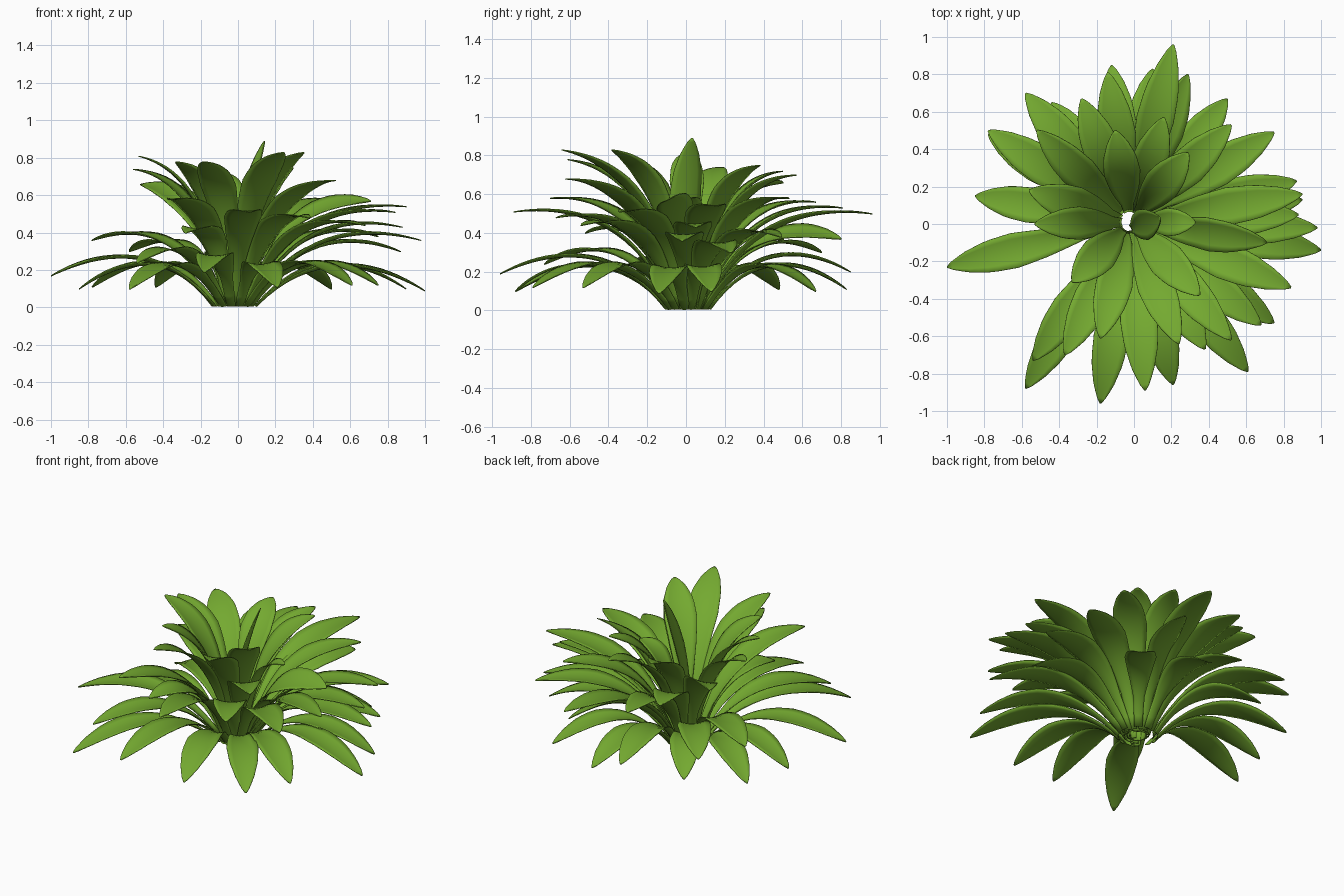
import bpy, bmesh, math
from mathutils import Vector

if "Cube" in bpy.data.objects:
    bpy.data.objects.remove(bpy.data.objects["Cube"])

green = bpy.data.materials.new("leaf green")
green.diffuse_color = (0.175, 0.40, 0.03, 1)
green.use_nodes = True
green.node_tree.nodes["Principled BSDF"].inputs["Base Color"].default_value = green.diffuse_color

CENTRE = Vector((-0.02, 0.01, 0))
ROWS, COLS = 18, 6
# half-width along the blade: (position, fraction of the widest point)
OUTLINE = [(0, .24), (.2, .34), (.45, .78), (.63, 1), (.78, .9), (.9, .58), (.97, .26), (1, .04)]


def width_at(t):
    for (a, wa), (b, wb) in zip(OUTLINE, OUTLINE[1:]):
        if t <= b:
            f = (t - a) / (b - a)
            return wa + (wb - wa) * f
    return OUTLINE[-1][1]


def add_leaf(name, tip, half, roll=0.0, bend=None, centre=CENTRE):
    """Arching, slightly cupped blade from the crown to its tip; roll turns its face sideways."""
    tip = Vector(tip)
    flat = Vector((tip.x, tip.y, 0)) - centre
    reach = flat.length
    out = flat.normalized()
    side = Vector((-out.y, out.x, 0))
    z = tip.z
    base_r = min(0.125 - 0.1 * z, reach * 0.5)
    bend = bend or 0.36 + 0.45 * z
    p0 = centre + out * base_r + Vector((0, 0, 0.008))
    p1 = centre + out * max(reach * (0.52 - 0.32 * z), base_r) + Vector((0, 0, bend))
    bm = bmesh.new()
    grid = []
    for i in range(ROWS + 1):
        t = 1 - (1 - i / ROWS) ** 1.25
        p = p0 * (1 - t) ** 2 + p1 * (2 * t * (1 - t)) + tip * t * t
        tangent = ((p1 - p0) * (1 - t) + (tip - p1) * t).normalized()
        normal = tangent.cross(side).normalized()
        a = roll * min(1, 2 * t)
        across = side * math.cos(a) + normal * math.sin(a)
        normal = tangent.cross(across).normalized()
        w = half * width_at(t)
        row = []
        for j in range(COLS + 1):
            u = 2 * j / COLS - 1
            cup = 0.28 * w * (u * u - 0.4) * (1 - 0.6 * t)
            v = p + across * (u * w) + normal * cup
            v.z = max(v.z, 0.0)
            row.append(bm.verts.new(v))
        grid.append(row)
    for a, b in zip(grid, grid[1:]):
        for j in range(COLS):
            bm.faces.new((a[j], b[j], b[j + 1], a[j + 1])).smooth = True
    bm.normal_update()
    if sum(f.normal.z for f in bm.faces) < 0:
        bmesh.ops.reverse_faces(bm, faces=bm.faces[:])
    mesh = bpy.data.meshes.new(name)
    bm.to_mesh(mesh)
    bm.free()
    mesh.materials.append(green)
    obj = bpy.data.objects.new(name, mesh)
    bpy.context.collection.objects.link(obj)
    mod = obj.modifiers.new("thickness", 'SOLIDIFY')
    mod.thickness = 0.005


# leaf tips, by tier
LOW = [(-.12, .85, .2), (.10, .83, .11), (-.44, .65, .11), (-.85, .15, .10), (-.78, .48, .11),
       (-1, -.23, .17), (-.58, -.88, .10), (-.54, -.73, .24), (-.18, -.96, .19), (.21, -.86, .11),
       (.61, -.79, .12), (.75, -.53, .12), (1, -.14, .09), (.90, .13, .10), (.50, .67, .10)]
MIDDLE = [(.21, .96, .50), (-.14, .81, .53), (-.58, .70, .30), (-.78, .50, .36), (-.28, .67, .56),
          (-.37, -.70, .58), (.06, -.89, .51), (.38, -.67, .48), (.68, -.54, .44),
          (.84, -.34, .51), (.98, -.02, .36), (.90, .16, .54), (.87, .23, .30), (.88, .05, .43),
          (.75, .49, .38), (.52, .53, .58), (-.28, -.52, .40)]
HIGH = [(.52, -.62, .68), (.24, -.64, .83), (-.18, -.61, .78), (-.33, -.31, .78),
        (-.56, .18, .74), (-.10, .50, .72), (.16, .57, .70), (.29, .38, .75), (.35, -.38, .83)]

for tier, tips, half in (("low_leaf", LOW, .094), ("middle_leaf", MIDDLE, .1), ("high_leaf", HIGH, .098)):
    for n, tip in enumerate(tips):
        add_leaf(f"{tier}_{n + 1}", tip, half)

# leaves that turn their faces to one side
add_leaf("turned_leaf_back", (.29, .80, .37), .1, roll=.4)
add_leaf("turned_leaf_left", (-.52, .50, .66), .098, roll=-.3)
add_leaf("turned_leaf_right", (.71, -.10, .57), .098, roll=.45)

# narrower leaves at the heart of the rosette
add_leaf("inner_leaf_left", (-.53, 0, .81), .088)
add_leaf("inner_leaf_right", (.33, .01, .58), .075)
add_leaf("heart_leaf", (.14, .03, .89), .085, bend=.5, centre=Vector((-.05, -.04, 0)))
